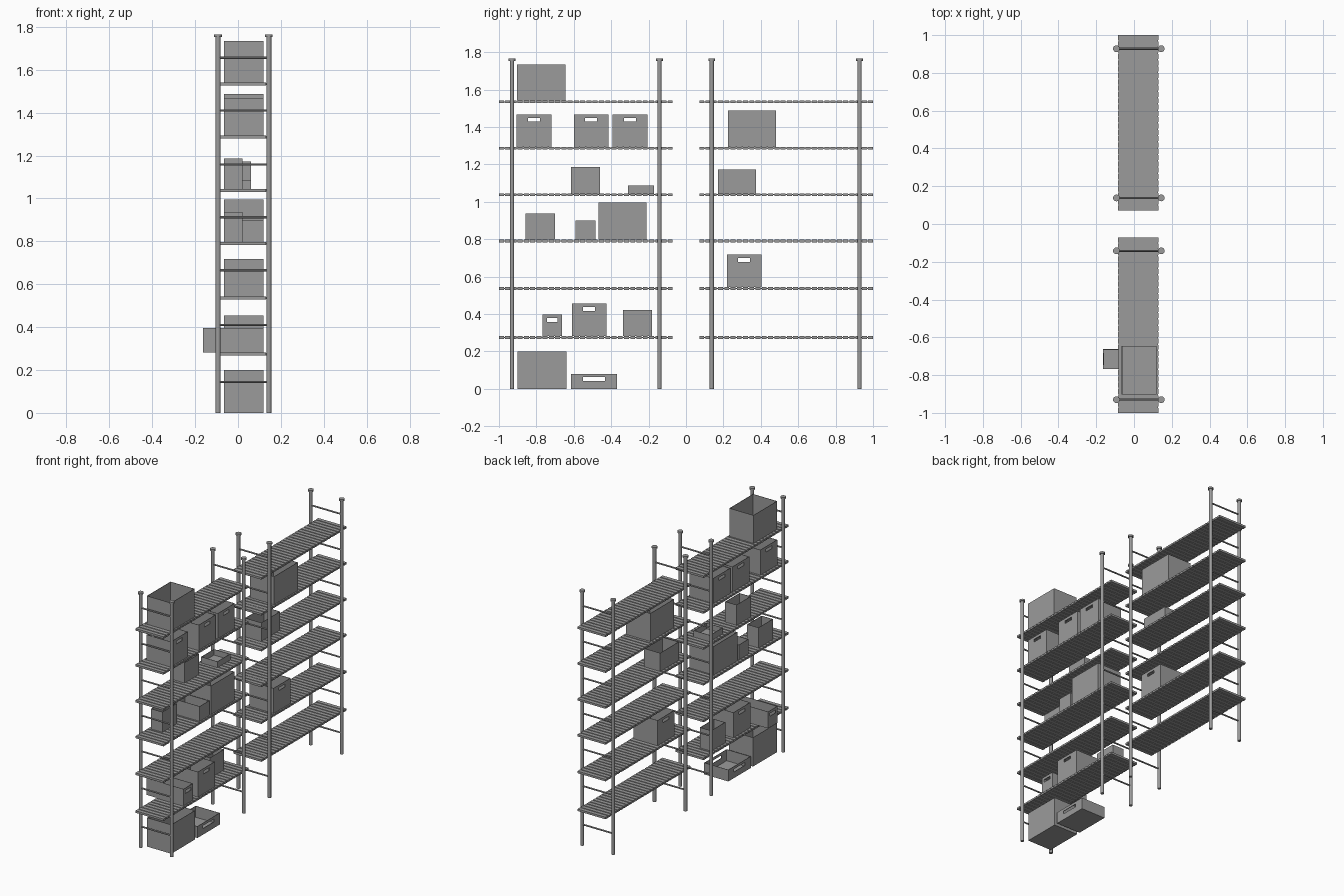
import bpy, bmesh
from mathutils import Matrix, Vector

old = bpy.data.objects.get("Cube")
if old:
    bpy.data.objects.remove(old, do_unlink=True)

grey = bpy.data.materials.new("mid grey")
grey.use_nodes = True
COLOUR = (0.33, 0.33, 0.33, 1)
grey.diffuse_color = COLOUR
grey.node_tree.nodes["Principled BSDF"].inputs["Base Color"].default_value = COLOUR

POST_X = (-0.093, 0.144)
SHELF_X = (-0.085, 0.13)
SHELF_TOPS = (0.281, 0.543, 0.797, 1.045, 1.293, 1.541)
RUNG_Z = (0.144, 0.41, 0.665, 0.912, 1.158, 1.41, 1.656)
THICK = 0.014
HEIGHT = 1.765


def finish(bm, name, smooth=False):
    mesh = bpy.data.meshes.new(name)
    bm.to_mesh(mesh)
    bm.free()
    mesh.materials.append(grey)
    obj = bpy.data.objects.new(name, mesh)
    bpy.context.collection.objects.link(obj)
    if smooth:
        bpy.ops.object.select_all(action="DESELECT")
        obj.select_set(True)
        bpy.context.view_layer.objects.active = obj
        bpy.ops.object.shade_smooth_by_angle()
    return obj


def add_block(bm, lo, hi):
    lo, hi = Vector(lo), Vector(hi)
    matrix = Matrix.Translation((lo + hi) / 2) @ Matrix.Diagonal((*(hi - lo), 1))
    return bmesh.ops.create_cube(bm, size=1, matrix=matrix)["verts"]


def add_rod(bm, start, end, radius, sides=16):
    start, end = Vector(start), Vector(end)
    axis = end - start
    turn = Vector((0, 0, 1)).rotation_difference(axis).to_matrix().to_4x4()
    bmesh.ops.create_cone(bm, cap_ends=True, segments=sides, radius1=radius, radius2=radius,
                          depth=axis.length, matrix=Matrix.Translation((start + end) / 2) @ turn)


# Ladder frames: two capped posts joined by rungs
def ladder(name, y):
    bm = bmesh.new()
    for x in POST_X:
        add_rod(bm, (x, y, 0), (x, y, HEIGHT - 0.01), 0.0115)
        add_rod(bm, (x, y, HEIGHT - 0.012), (x, y, HEIGHT), 0.018)
    for z in RUNG_Z + tuple(top - THICK / 2 for top in SHELF_TOPS):
        add_rod(bm, (POST_X[0], y, z), (POST_X[1], y, z), 0.0055, 10)
    finish(bm, name, smooth=True)


# Ridged shelves: cross slats on a thin core
def shelf(name, y0, y1, top, slats=28, gap=0.007):
    bm = bmesh.new()
    pitch = (y1 - y0 + gap) / slats
    for i in range(slats):
        y = y0 + i * pitch
        add_block(bm, (SHELF_X[0], y, top - THICK), (SHELF_X[1], y + pitch - gap, top))
    add_block(bm, (SHELF_X[0] + 0.003, y0 + 0.002, top - 0.01),
              (SHELF_X[1] - 0.003, y1 - 0.002, top - 0.004))
    finish(bm, name)


# Open storage boxes, optionally with hand slots on both x sides
def storage_box(name, y0, y1, z0, z1, x0=-0.065, x1=0.12, slot=0):
    bm = bmesh.new()
    add_block(bm, (x0, y0, z0), (x1, y1, z1))
    bm.normal_update()
    bmesh.ops.delete(bm, geom=[f for f in bm.faces if f.normal.z > 0.5], context="FACES_ONLY")
    if slot:
        sides = [f for f in bm.faces if abs(f.normal.x) > 0.5]
        bmesh.ops.inset_individual(bm, faces=sides, thickness=0.01)
        yc, zc, slot_z = (y0 + y1) / 2, (z0 + z1) / 2, z1 - 0.028
        for face in sides:
            for v in face.verts:
                v.co.y = yc + (slot / 2 if v.co.y > yc else -slot / 2)
                v.co.z = slot_z + (0.01 if v.co.z > zc else -0.01)
        bmesh.ops.delete(bm, geom=sides, context="FACES")
    obj = finish(bm, name)
    wall = obj.modifiers.new("wall", "SOLIDIFY")
    wall.thickness = 0.004
    wall.offset = -1


RACKS = {"front": (-1.0, -0.071, -0.93, -0.142), "rear": (0.071, 1.0, 0.138, 0.928)}
for rack, (y0, y1, post_a, post_b) in RACKS.items():
    ladder(rack + "_rack_ladder_near", post_a)
    ladder(rack + "_rack_ladder_far", post_b)
    for level, top in enumerate(SHELF_TOPS, 1):
        shelf(f"{rack}_rack_shelf_{level}", y0, y1, top)

L1, L2, L3, L4, L5, L6 = SHELF_TOPS

# Boxes on the floor and lowest shelf
storage_box("floor_box", -0.9, -0.64, 0, 0.2)
storage_box("floor_tray", -0.615, -0.37, 0, 0.08, slot=0.118)
storage_box("protruding_box", -0.767, -0.663, L1, 0.396, x0=-0.164, slot=0.058)
storage_box("low_handled_box", -0.61, -0.425, L1, 0.455, slot=0.064)
storage_box("low_shallow_box", -0.337, -0.183, L1, 0.422, x1=0.022)

# Boxes on the middle shelves
storage_box("rear_handled_box", 0.218, 0.403, L2, 0.717, slot=0.064)
storage_box("middle_shallow_box", -0.857, -0.7, L3, 0.937, x1=0.022)
storage_box("middle_narrow_box", -0.59, -0.485, L3, 0.9)
storage_box("middle_large_box", -0.468, -0.21, L3, 0.995)
storage_box("upper_shallow_box", -0.615, -0.46, L4, 1.186, x1=0.022)
storage_box("upper_tray", -0.31, -0.17, L4, 1.087, x1=0.06)
storage_box("rear_medium_box", 0.17, 0.375, L4, 1.172, x1=0.06)

# Boxes on the top shelves
for i, y in enumerate((-0.905, -0.6, -0.392), 1):
    storage_box(f"high_handled_box_{i}", y, y + 0.185, L5, 1.467, slot=0.064)
storage_box("rear_large_box", 0.224, 0.482, L5, 1.487)
storage_box("top_large_box", -0.903, -0.645, L6, 1.735)
